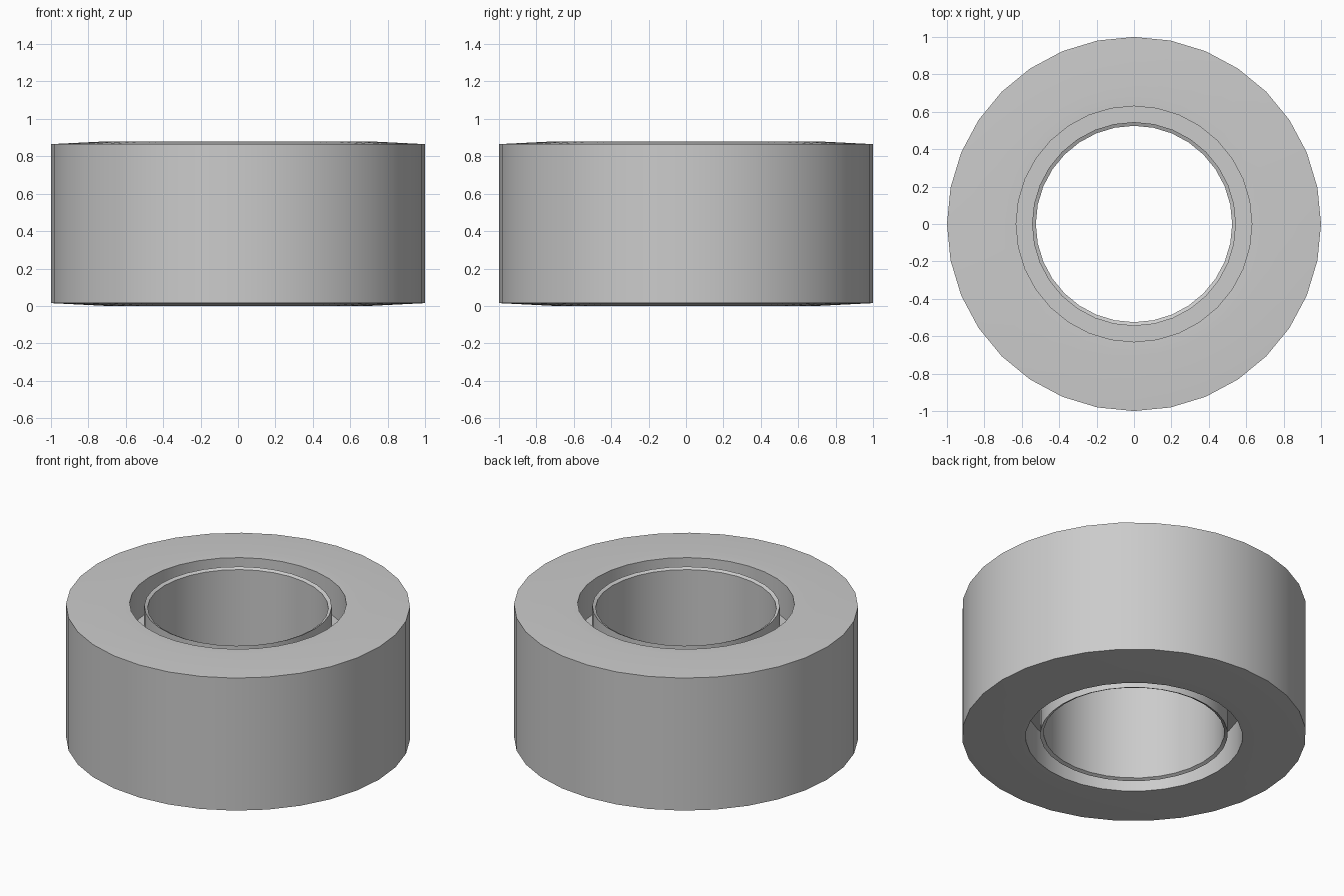
import bpy
import bmesh
import math

if "Cube" in bpy.data.objects:
    bpy.data.objects.remove(bpy.data.objects["Cube"])

SEGMENTS = 32
MID = 0.44  # mid height, the part is symmetrical about it


def ring(name, profile):
    """Revolve a closed (radius, z) profile around the z axis."""
    bm = bmesh.new()
    loops = []
    for i in range(SEGMENTS):
        a = 2 * math.pi * i / SEGMENTS
        loops.append([bm.verts.new((r * math.cos(a), r * math.sin(a), z))
                      for r, z in profile])
    n = len(profile)
    for i in range(SEGMENTS):
        a, b = loops[i], loops[(i + 1) % SEGMENTS]
        for j in range(n):
            k = (j + 1) % n
            bm.faces.new((a[j], b[j], b[k], a[k]))
    bmesh.ops.recalc_face_normals(bm, faces=bm.faces[:])
    mesh = bpy.data.meshes.new(name)
    bm.to_mesh(mesh)
    bm.free()
    obj = bpy.data.objects.new(name, mesh)
    bpy.context.collection.objects.link(obj)
    bpy.ops.object.select_all(action='DESELECT')
    obj.select_set(True)
    bpy.context.view_layer.objects.active = obj
    bpy.ops.object.shade_smooth_by_angle(angle=math.radians(30))
    return obj


def mirrored(upper):
    """Complete an upper half profile with its reflection below mid height."""
    return upper + [(r, 2 * MID - z) for r, z in reversed(upper)]


# Wide outer body with slightly domed faces
ring("outer_body", mirrored([(0.63, 0.66), (0.63, 0.878), (0.70, 0.88), (1.0, 0.865)]))

# Thin inner sleeve with a slanted rim
ring("inner_sleeve", mirrored([(0.525, 0.85), (0.545, 0.86)]))

# Recessed web closing the gap between body and sleeve
ring("recessed_web", mirrored([(0.54, 0.66), (0.635, 0.66)]))
